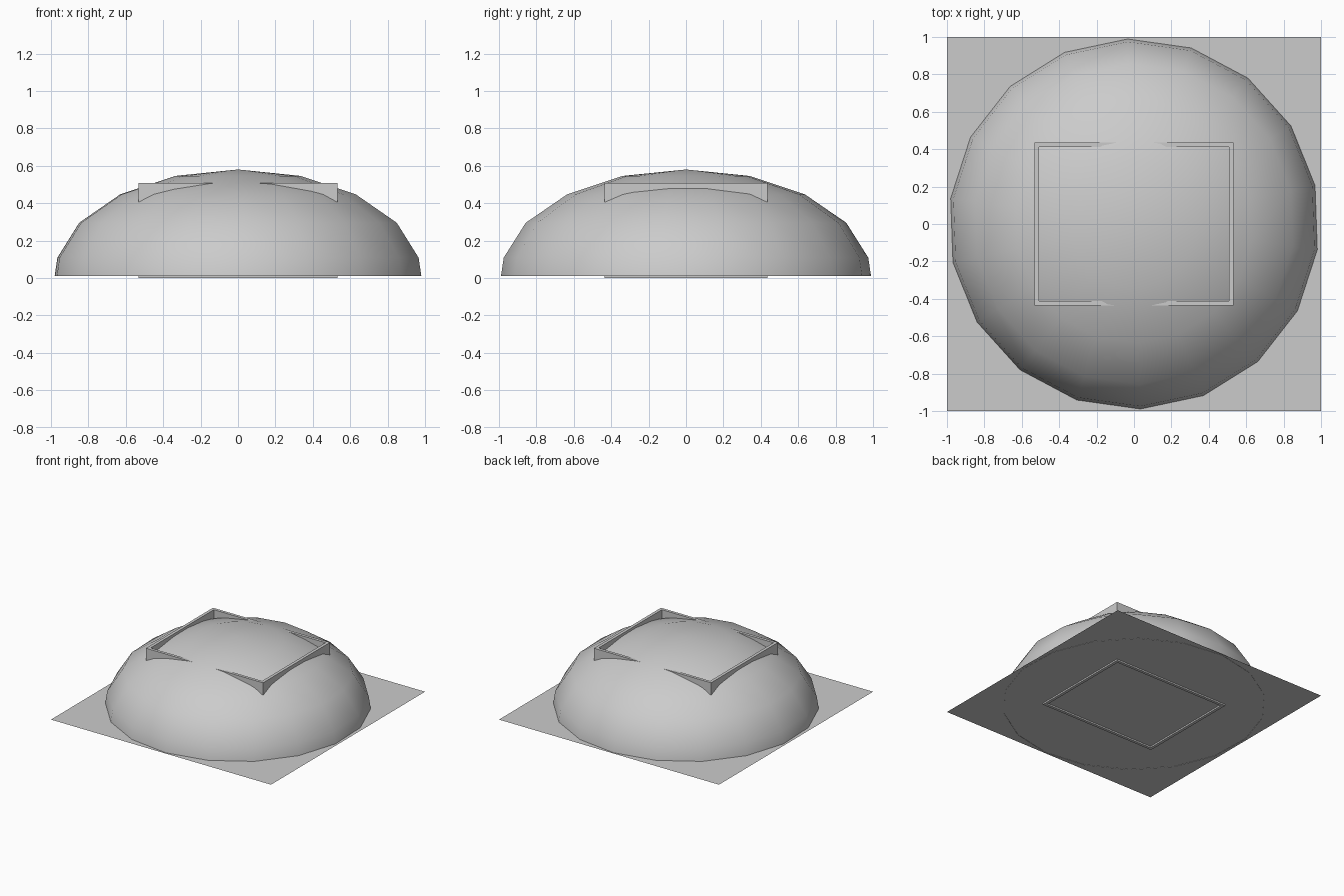
import bpy, bmesh, math

if "Cube" in bpy.data.objects:
    bpy.data.objects.remove(bpy.data.objects["Cube"])

grey = bpy.data.materials.new("light_grey")
grey.diffuse_color = (0.6, 0.6, 0.6, 1)
grey.use_nodes = True
grey.node_tree.nodes["Principled BSDF"].inputs["Base Color"].default_value = grey.diffuse_color


def make_object(name, bm):
    mesh = bpy.data.meshes.new(name)
    bm.to_mesh(mesh)
    bm.free()
    mesh.materials.append(grey)
    obj = bpy.data.objects.new(name, mesh)
    bpy.context.collection.objects.link(obj)
    return obj


# Flat square base sheet
bm = bmesh.new()
bmesh.ops.create_grid(bm, x_segments=1, y_segments=1, size=1.0)
bmesh.ops.translate(bm, verts=bm.verts, vec=(0, 0, 0.012))
make_object("base_sheet", bm)

# Low dome: 18 sides, rings every 20 degrees, cut off at the equator
SIDES, RADIUS, HEIGHT, BASE_Z = 18, 0.99, 0.57, 0.01
bm = bmesh.new()
rings = []
for polar in (20, 40, 60, 80, 90):
    r = RADIUS * math.sin(math.radians(polar))
    z = BASE_Z + HEIGHT * math.cos(math.radians(polar))
    angles = [math.radians(12 + 360 / SIDES * i) for i in range(SIDES)]
    rings.append([bm.verts.new((r * math.cos(a), r * math.sin(a), z)) for a in angles])
apex = bm.verts.new((0, 0, BASE_Z + HEIGHT))
for i in range(SIDES):
    j = (i + 1) % SIDES
    bm.faces.new((apex, rings[0][i], rings[0][j]))
    for upper, lower in zip(rings, rings[1:]):
        bm.faces.new((upper[i], lower[i], lower[j], upper[j]))
for face in bm.faces:
    face.smooth = True
make_object("dome", bm)

# Rectangular wall frame whose rim pokes out of the dome
bm = bmesh.new()
corners = ((-1, -1), (1, -1), (1, 1), (-1, 1))


def loop(half_x, half_y, z):
    return [bm.verts.new((sx * half_x, sy * half_y, z)) for sx, sy in corners]


section = [loop(0.532, 0.435, 0.0), loop(0.532, 0.435, 0.508),
           loop(0.507, 0.411, 0.508), loop(0.507, 0.411, 0.0)]
for k in range(4):
    a, b = section[k], section[(k + 1) % 4]
    for i in range(4):
        j = (i + 1) % 4
        bm.faces.new((a[i], a[j], b[j], b[i]))
bmesh.ops.recalc_face_normals(bm, faces=bm.faces)
make_object("wall_frame", bm)
